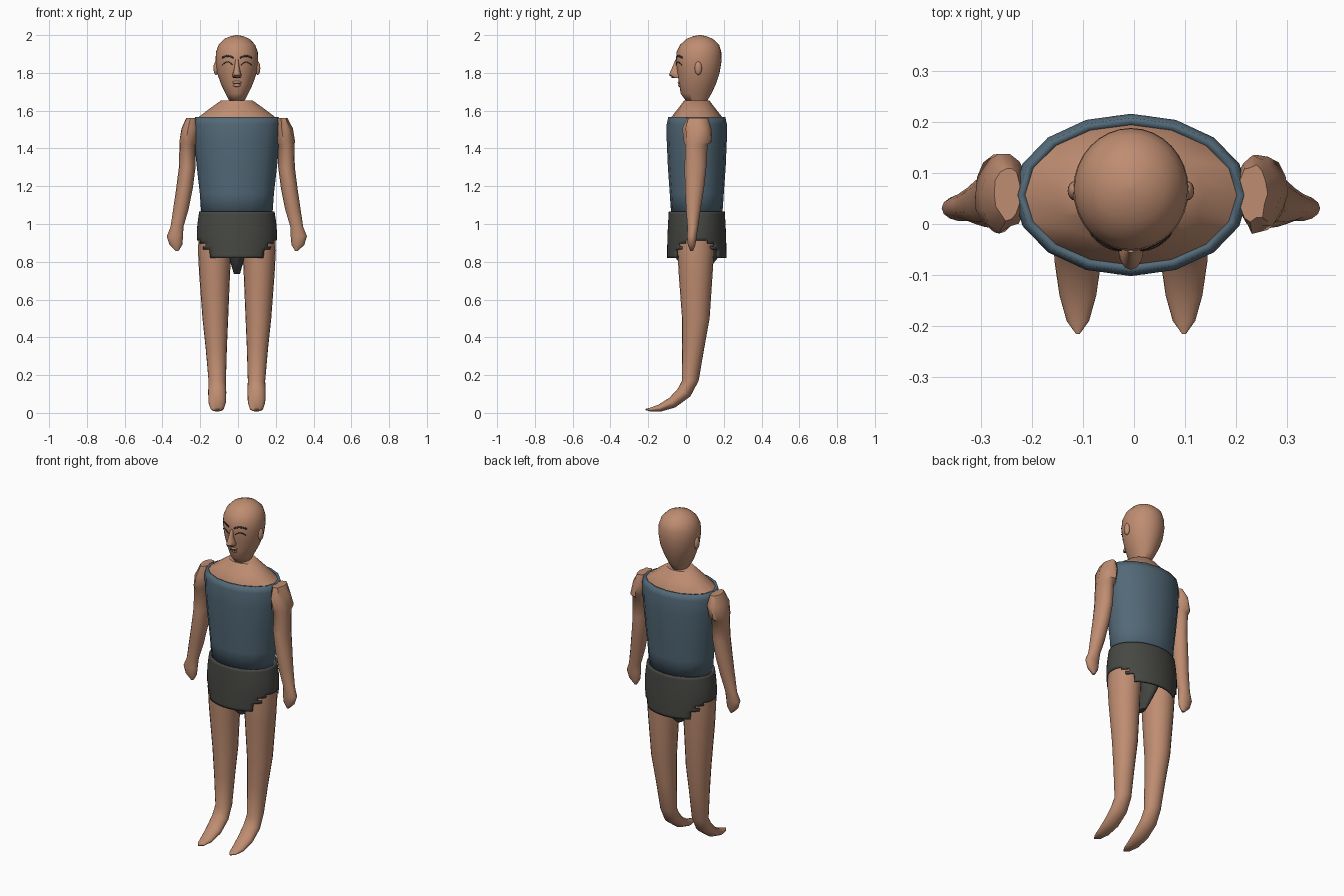
import bpy, bmesh, math, random
from mathutils import Vector

if "Cube" in bpy.data.objects:
    bpy.data.objects.remove(bpy.data.objects["Cube"])

random.seed(4)
CX = -0.006   # symmetry plane
BY = 0.057    # body centre in depth


def material(name, rgb):
    m = bpy.data.materials.new(name)
    m.diffuse_color = (*rgb, 1)
    m.use_nodes = True
    m.node_tree.nodes["Principled BSDF"].inputs["Base Color"].default_value = m.diffuse_color
    return m


SKIN = material("skin", (0.52, 0.265, 0.165))
BLUE = material("slate blue cloth", (0.085, 0.14, 0.185))
GREY = material("charcoal cloth", (0.062, 0.065, 0.056))
DARK = material("dark hair", (0.035, 0.03, 0.03))


def finish(bm, name, mat, angle=40):
    bmesh.ops.recalc_face_normals(bm, faces=bm.faces)
    me = bpy.data.meshes.new(name)
    bm.to_mesh(me)
    bm.free()
    me.materials.append(mat)
    ob = bpy.data.objects.new(name, me)
    bpy.context.collection.objects.link(ob)
    for o in bpy.context.selected_objects:
        o.select_set(False)
    ob.select_set(True)
    bpy.context.view_layer.objects.active = ob
    bpy.ops.object.shade_smooth_by_angle(angle=math.radians(angle))
    return ob


def loft(rings, n=16, caps=True, jitter=None):
    """Ring = (x, y, z, half width, half depth, tilt in degrees)."""
    bm = bmesh.new()
    loops = []
    for k, (x, y, z, rx, ry, tilt) in enumerate(rings):
        t = math.radians(tilt)
        loop = []
        for i in range(n):
            a = 2 * math.pi * i / n
            s = 1 + (random.uniform(-jitter[k], jitter[k]) if jitter else 0)
            d = ry * math.sin(a) * s
            loop.append(bm.verts.new((x + rx * math.cos(a) * s,
                                      y + d * math.cos(t), z + d * math.sin(t))))
        loops.append(loop)
    for a, b in zip(loops, loops[1:]):
        for i in range(n):
            j = (i + 1) % n
            bm.faces.new((a[i], a[j], b[j], b[i]))
    if caps:
        bm.faces.new(loops[0])
        bm.faces.new(loops[-1])
    return bm


def thicken(ob, t):
    m = ob.modifiers.new("cloth thickness", "SOLIDIFY")
    m.thickness = t
    m.offset = -1


# Shirt: open tube with a visible rim
shirt = finish(loft([(CX, BY, 1.03, 0.187, 0.134, 0), (CX, BY, 1.16, 0.196, 0.143, 0),
                     (CX, BY, 1.30, 0.212, 0.153, 0), (CX, BY, 1.44, 0.226, 0.159, 0),
                     (CX, BY, 1.53, 0.230, 0.159, 0), (CX, BY, 1.566, 0.221, 0.151, 0)],
                    caps=False), "shirt", BLUE)
thicken(shirt, 0.016)

# Shoulders and neck base
finish(loft([(CX, BY, 1.52, 0.212, 0.14, 0), (CX, BY, 1.562, 0.208, 0.138, 0),
             (CX, BY, 1.61, 0.145, 0.1, 0), (CX, BY, 1.655, 0.082, 0.066, 0)]),
       "shoulders", SKIN)

# Shorts: fine tube with stepped leg openings cut at the sides
rows = 16
bm = loft([(CX, BY, 0.82 + 0.247 * k / rows,
            0.199 + 0.013 * math.sin(math.pi * k / rows), 
            0.157 - 0.009 * (k / rows) ** 2, 0) for k in range(rows + 1)], n=48, caps=False)
cut = []
for f in bm.faces:
    c = f.calc_center_median()
    d = abs(c.x - CX)
    limit = 0.915 if d > 0.197 else 0.89 if d > 0.172 else 0.868 if d > 0.15 else 0
    if c.z < limit:
        cut.append(f)
bmesh.ops.delete(bm, geom=cut, context='FACES')
shorts = finish(bm, "shorts", GREY)
thicken(shorts, 0.012)
finish(loft([(CX, BY, 1.045, 0.2, 0.14, 0), (CX, BY, 1.062, 0.2, 0.14, 0)]),
       "waistband", GREY)

# Crotch of the shorts between the legs
finish(loft([(CX, BY, 0.735, 0.016, 0.03, 0), (CX, BY, 0.77, 0.026, 0.07, 0),
             (CX, BY, 0.83, 0.045, 0.12, 0), (CX, BY, 0.92, 0.10, 0.135, 0)]),
       "shorts_crotch", GREY)

# Limbs, one set per side
for side, label in ((-1, "left"), (1, "right")):
    def place(rings):
        return [(CX + side * r[0], *r[1:]) for r in rings]

    finish(loft(place([
        (0.110, 0.055, 0.98, 0.090, 0.100, 0), (0.118, 0.052, 0.86, 0.088, 0.097, 0),
        (0.118, 0.051, 0.74, 0.082, 0.090, 0), (0.114, 0.052, 0.50, 0.068, 0.073, 0),
        (0.109, 0.038, 0.34, 0.056, 0.058, 0), (0.104, 0.023, 0.17, 0.046, 0.044, 0),
        (0.104, -0.010, 0.108, 0.048, 0.039, -32), (0.104, -0.072, 0.055, 0.046, 0.030, -60),
        (0.104, -0.140, 0.025, 0.036, 0.019, -68), (0.104, -0.190, 0.017, 0.022, 0.010, -76),
        (0.104, -0.215, 0.018, 0.004, 0.003, -80)]), n=20), label + "_leg", SKIN, 60)

    finish(loft(place([
        (0.240, 0.06, 1.562, 0.026, 0.055, 0), (0.248, 0.06, 1.505, 0.044, 0.074, 0),
        (0.258, 0.06, 1.435, 0.048, 0.073, 0), (0.261, 0.055, 1.420, 0.043, 0.061, 0),
        (0.263, 0.050, 1.30, 0.044, 0.059, 0), (0.277, 0.045, 1.19, 0.044, 0.052, 0),
        (0.296, 0.039, 1.08, 0.041, 0.040, 0), (0.317, 0.036, 0.985, 0.034, 0.029, 0),
        (0.328, 0.031, 0.935, 0.043, 0.026, 0), (0.323, 0.030, 0.890, 0.034, 0.021, 0),
        (0.316, 0.030, 0.858, 0.008, 0.008, 0)]), n=14,
        jitter=[0.12, 0.12, 0.08] + [0] * 8), label + "_arm", SKIN, 50)

# Head: (height, front, back, half width)
HEAD = [(1.652, 0.000, 0.112, 0.040), (1.69, -0.028, 0.135, 0.060),
        (1.74, -0.036, 0.158, 0.084), (1.80, -0.046, 0.178, 0.105),
        (1.86, -0.053, 0.188, 0.113), (1.91, -0.050, 0.187, 0.111),
        (1.95, -0.030, 0.175, 0.096), (1.98, 0.003, 0.142, 0.067),
        (1.994, 0.038, 0.108, 0.034), (2.0, 0.066, 0.080, 0.006)]
finish(loft([(CX, (f + b) / 2, z, w, (b - f) / 2, 0) for z, f, b, w in HEAD], n=32),
       "head", SKIN, 60)


def face_y(x, z):
    """Depth of the front of the head at a given point."""
    for a, b in zip(HEAD, HEAD[1:]):
        if a[0] <= z <= b[0]:
            t = (z - a[0]) / (b[0] - a[0])
            f, k, w = (a[i] + (b[i] - a[i]) * t for i in (1, 2, 3))
            return (f + k) / 2 - (k - f) / 2 * math.sqrt(max(0, 1 - (x / w) ** 2))


def strip(name, pts, width, lift=0.003):
    """Thin painted line laid on the face."""
    bm = bmesh.new()
    prev = None
    for x, z in pts:
        pair = [bm.verts.new((CX + x, face_y(x, z + h) - lift, z + h))
                for h in (-width / 2, width / 2)]
        if prev:
            bm.faces.new((prev[0], pair[0], pair[1], prev[1]))
        prev = pair
    thicken(finish(bm, name, DARK), 0.002)


def blob(name, loc, size, mat=SKIN):
    bm = bmesh.new()
    bmesh.ops.create_uvsphere(bm, u_segments=16, v_segments=10, radius=1)
    for v in bm.verts:
        v.co = Vector((v.co.x * size[0], v.co.y * size[1], v.co.z * size[2])) + Vector(loc)
    return finish(bm, name, mat, 60)


# Eyebrows, closed eyes, nostrils and ears
for side, label in ((-1, "left"), (1, "right")):
    strip(label + "_eyebrow", [(side * (0.018 + 0.062 * t / 6),
          1.880 + 0.010 * math.sin(math.pi * t / 6)) for t in range(7)], 0.009)
    strip(label + "_eye", [(side * (0.022 + 0.055 * t / 8),
          1.842 + 0.016 * math.sin(math.pi * t / 8)) for t in range(9)], 0.005)
    blob(label + "_nostril", (CX + side * 0.012, -0.068, 1.775), (0.007, 0.01, 0.003), DARK)
    blob(label + "_ear", (CX + side * 0.110, 0.065, 1.825), (0.014, 0.019, 0.036))

# Nose wedge and mouth
finish(loft([(CX, -0.048, 1.87, 0.008, 0.008, 0), (CX, -0.055, 1.83, 0.013, 0.018, 0),
             (CX, -0.055, 1.80, 0.020, 0.031, 0), (CX, -0.050, 1.788, 0.025, 0.040, 0),
             (CX, -0.045, 1.774, 0.020, 0.025, 0)], n=12), "nose", SKIN, 50)
blob("upper_lip", (CX, -0.030, 1.750), (0.026, 0.014, 0.009))
blob("lower_lip", (CX, -0.028, 1.734), (0.022, 0.014, 0.009))
strip("mouth_line", [(x * 0.006, 1.742) for x in range(-3, 4)], 0.003, 0.005)
